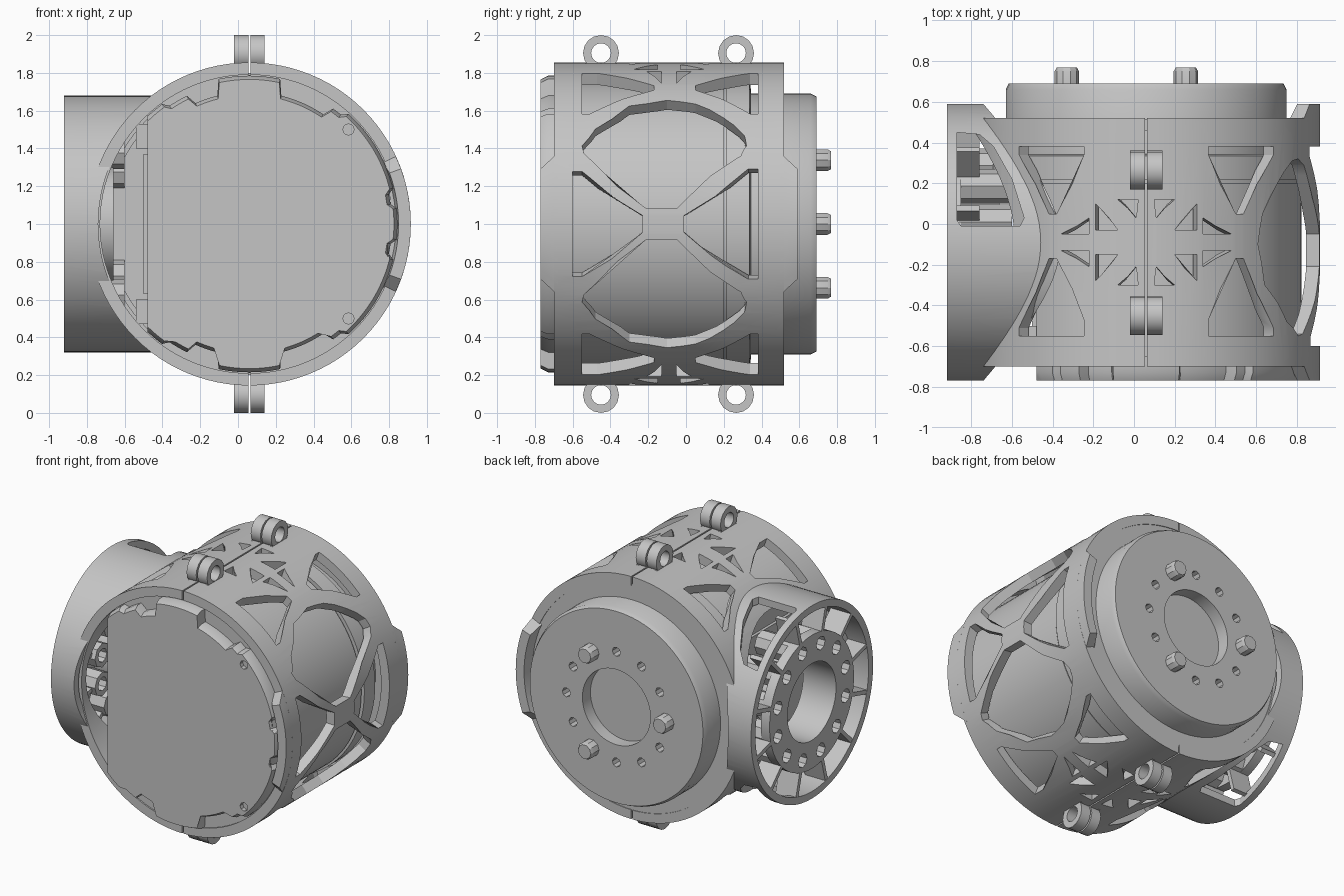
import bpy, bmesh
from math import sin, cos, asin, radians, degrees, pi

if "Cube" in bpy.data.objects:
    bpy.data.objects.remove(bpy.data.objects["Cube"])

grey = bpy.data.materials.new("machined_grey")
grey.use_nodes = True
GREY = (0.56, 0.56, 0.56, 1)
grey.diffuse_color = GREY
grey.node_tree.nodes["Principled BSDF"].inputs["Base Color"].default_value = GREY

CX, CZ = 0.06, 1.0      # main drum axis
TY = -0.09              # side port axis
R = 0.855               # drum radius


def finish(name, bm, smooth=True):
    bmesh.ops.remove_doubles(bm, verts=bm.verts, dist=1e-5)
    bmesh.ops.recalc_face_normals(bm, faces=bm.faces)
    me = bpy.data.meshes.new(name)
    bm.to_mesh(me)
    bm.free()
    me.materials.append(grey)
    ob = bpy.data.objects.new(name, me)
    bpy.context.collection.objects.link(ob)
    if smooth:
        shade(ob)
    return ob


def shade(ob):
    bpy.ops.object.select_all(action='DESELECT')
    ob.select_set(True)
    bpy.context.view_layer.objects.active = ob
    bpy.ops.object.shade_smooth_by_angle(angle=radians(30))


def loft(bm, rings, closed=False):
    """Skin a list of point rings; closed joins last to first, else caps."""
    vs = [[bm.verts.new(p) for p in ring] for ring in rings]
    n = len(vs[0])
    for i in range(len(vs) if closed else len(vs) - 1):
        a, b = vs[i], vs[(i + 1) % len(vs)]
        for j in range(n):
            k = (j + 1) % n
            bm.faces.new((a[j], a[k], b[k], b[j]))
    if not closed:
        caps = [bm.faces.new(vs[0]), bm.faces.new(vs[-1])]
        bmesh.ops.triangulate(bm, faces=caps)


def circle(axis, c, r, t, seg):
    pts = []
    for i in range(seg):
        a = 2 * pi * i / seg
        u, v = c[0] + r * cos(a), c[1] + r * sin(a)
        pts.append((u, t, v) if axis == 'Y' else (t, u, v))
    return pts


def lathe(bm, axis, c, profile, seg=96, closed=False):
    loft(bm, [circle(axis, c, r, t, seg) for r, t in profile], closed)


def tube(bm, axis, c, r0, r1, t0, t1, seg=96):
    lathe(bm, axis, c, [(r0, t0), (r1, t0), (r1, t1), (r0, t1)], seg, True)


def rod(bm, axis, c, r, t0, t1, seg=16):
    lathe(bm, axis, c, [(r, t0), (r, t1)], seg)


def box(bm, x, y, z):
    loft(bm, [[(x[0], y[0], h), (x[1], y[0], h), (x[1], y[1], h), (x[0], y[1], h)] for h in z])


def drum_pt(r, deg, y):
    return (CX + r * cos(radians(deg)), y, CZ + r * sin(radians(deg)))


def cut(ob, bm):
    cutter = finish("cutter", bm, False)
    cutter.hide_render = True
    m = ob.modifiers.new("cut", 'BOOLEAN')
    m.operation, m.solver, m.object = 'DIFFERENCE', 'EXACT', cutter
    m.use_self = True
    bpy.context.view_layer.objects.active = ob
    bpy.ops.object.modifier_apply(modifier=m.name)
    bpy.data.objects.remove(cutter)
    shade(ob)


# Drum shell with truss windows, cut as radial prisms from (y, angle) outlines
bm = bmesh.new()
tube(bm, 'Y', (CX, CZ), 0.79, R, -0.70, 0.52)
shell = finish("drum_shell", bm)

arch = [(-.21, 5.5), (-.05, 5.5), (.29, 25), (.32, 29), (.31, 33), (.2, 41), (.05, 48), (-.1, 50),
        (-.3, 47), (-.48, 36), (-.55, 29), (-.54, 26)]
back_tri = [(.38, 69), (.38, 43), (.34, 43), (.05, 56), (.05, 59), (.34, 69)]
front_tri = [(-.55, 69), (-.55, 43), (-.51, 43), (-.17, 56), (-.17, 59), (-.47, 69)]
small = [[(.04, .21), (.14, .21), (.05, .12)],
         [(.25, .06), (.25, .19), (.14, .06)],
         [(.28, .04), (.42, .04), (.28, .12)]]
windows = [[(-.6, 19), (-.55, 19), (-.23, 3), (-.23, -3), (-.55, -19), (-.6, -19)],
           [(.38, 20), (.33, 20), (-.01, 3), (-.01, -3), (.33, -20), (.38, -20)]]
quarter = [back_tri, front_tri] + [[(TY + s * dy, 90 - degrees(asin(d / R))) for d, dy in tri]
                                   for tri in small for s in (1, -1)]
for up in (1, -1):
    windows.append([(y, up * a) for y, a in arch])
    for tri in quarter:
        windows.append([(y, up * a) for y, a in tri])
        windows.append([(y, up * (180 - a)) for y, a in tri])
bm = bmesh.new()
for pts in windows:
    loft(bm, [[drum_pt(r, a, y) for y, a in pts] for r in (0.72, 1.0)])
cut(shell, bm)

# Port bore and clamp slits
bm = bmesh.new()
rod(bm, 'X', (TY, CZ), 0.56, -1.2, -0.2, 64)
cut(shell, bm)
bm = bmesh.new()
for z in ((.05, .3), (1.7, 1.95)):
    box(bm, (CX - .005, CX + .005), (-.9, .7), z)
cut(shell, bm)

# Saddle pads that extend the drum on its left side
for name, y0, y1 in (("back_pad", .5, .59), ("front_pad", -.68, -.77)):
    bm = bmesh.new()
    rings = []
    for i in range(13):
        f = i / 6 - 1
        rings.append([drum_pt(.775, f * 26, y0), drum_pt(R, f * 26, y0),
                      drum_pt(R, f * 20, y1), drum_pt(.79, f * 20, y1)])
    loft(bm, rings)
    finish(name, bm)

# Rear flange of the shell
bm = bmesh.new()
tube(bm, 'Y', (CX, CZ), 0.66, 0.80, 0.46, 0.515)
finish("rear_flange", bm)

# Motor body, flattened on the port side
FLAT = -0.48


def clip_flat(bm):
    g = bm.verts[:] + bm.edges[:] + bm.faces[:]
    res = bmesh.ops.bisect_plane(bm, geom=g, plane_co=(FLAT, 0, 0), plane_no=(-1, 0, 0), clear_outer=True)
    edges = [e for e in res["geom_cut"] if isinstance(e, bmesh.types.BMEdge)]
    bmesh.ops.holes_fill(bm, edges=edges, sides=0)


for name, r, y0, y1 in (("motor_body", .762, -.66, .2), ("front_backing", .79, -.69, -.65)):
    bm = bmesh.new()
    lathe(bm, 'Y', (CX, CZ), [(r, y0), (r, y1)])
    clip_flat(bm)
    finish(name, bm)
bm = bmesh.new()
box(bm, (-.50, -.47), (-.66, .15), (.63, 1.37))
for z in ((.47, .60), (1.40, 1.53)):
    box(bm, (-.54, -.47), (-.66, -.5), z)
finish("flat_brackets", bm, False)
bm = bmesh.new()
lathe(bm, 'Y', (CX, CZ), [(.75, .19), (.75, .215), (.775, .215), (.775, .335), (.70, .345)])
finish("motor_band", bm)

# Front cover with locking tabs
tabs = [(90, 13), (38, 10), (20, 6), (0, 7), (-20, 6), (-38, 10), (-90, 13), (132, 6), (-132, 6)]


def cover_radius(deg):
    for a, w in tabs:
        if abs(deg - a) <= w:
            return .785
    return .70 if 54 < abs(deg) < 116 else .755


bm = bmesh.new()
loft(bm, [[drum_pt(cover_radius(a) * s, a, y) for a in range(-180, 180, 2)]
          for s, y in ((1, -.67), (1, -.73), (.975, -.77))])
clip_flat(bm)
cover = finish("front_cover", bm, False)
bm = bmesh.new()
for z in (.5, 1.5):
    rod(bm, 'Y', (.585, z), .03, -.9, -.74, 8)
cut(cover, bm)

# Rear rotor plate with centre recess, holes and studs
bm = bmesh.new()
lathe(bm, 'Y', (CX, CZ), [(.69, .34), (.69, .66), (.675, .69), (.265, .69), (.265, .6)])
rotor = finish("rotor_plate", bm)
bm = bmesh.new()
studs = bmesh.new()
for i in range(12):
    a = pi * i / 6
    c = (CX + .39 * cos(a), CZ + .39 * sin(a))
    if i in (2, 6, 10):
        lathe(studs, 'Y', c, [(.06, .65), (.06, .75), (.05, .768)], 10)
    else:
        rod(bm, 'Y', c, .032, .62, .8, 8)
cut(rotor, bm)
finish("rotor_studs", studs)

# Side port tube, trimmed against the drum, with an opening above and below
bm = bmesh.new()
tube(bm, 'X', (TY, CZ), .63, .68, -.92, -.3)
port = finish("port_tube", bm)
bm = bmesh.new()
rod(bm, 'Y', (CX, CZ), .80, -1, 1, 96)
cut(port, bm)
bm = bmesh.new()
outline = [(-.87, .02), (-.85, -.01), (-.56, -.01), (-.54, .03), (-.6, .22), (-.69, .38), (-.76, .44), (-.87, .45)]
loft(bm, [[(x, y, z) for x, y in outline] for z in (-.5, 2.5)])
cut(port, bm)

# Port end: bolt hub with bosses and radial ribs, longer towards the rear
bm = bmesh.new()
tube(bm, 'X', (TY, CZ), .27, .47, -.918, -.85)
hub = finish("port_hub", bm)
holes, ribs, bosses = bmesh.new(), bmesh.new(), bmesh.new()
tube(bosses, 'X', (TY, CZ), .27, .30, -.86, -.66)
for i in range(12):
    a = pi * (i + .5) / 6
    c = (TY + .39 * cos(a), CZ + .39 * sin(a))
    rod(holes, 'X', c, .048, -1, -.8, 8)
    tube(bosses, 'X', c, .048, .085, -.86, -.6 if c[0] > 0 else -.73, 8)
    n = (-sin(a) * .014, cos(a) * .014)
    loft(ribs, [[(x, TY + r * cos(a) + s * n[0], CZ + r * sin(a) + s * n[1])
                 for r, s in ((.455, 1), (.645, 1), (.645, -1), (.455, -1))]
                for x in (-.918, -.76)])
cut(hub, holes)
finish("port_bosses", bosses)
finish("port_ribs", ribs, False)

# Clamp ears, top and bottom
for side, up in (("top", 1), ("bottom", -1)):
    z = CZ + up * .905
    for end, y in (("front", -.45), ("back", .265)):
        bm = bmesh.new()
        for x0, x1 in ((-.02, .055), (.065, .14)):
            tube(bm, 'X', (y, z), .052, .095, x0, x1, 16)
            box(bm, (x0, x1), (y - .085, y + .085), sorted((CZ + up * .80, CZ + up * .853)))
        finish(side + "_" + end + "_ear", bm)
